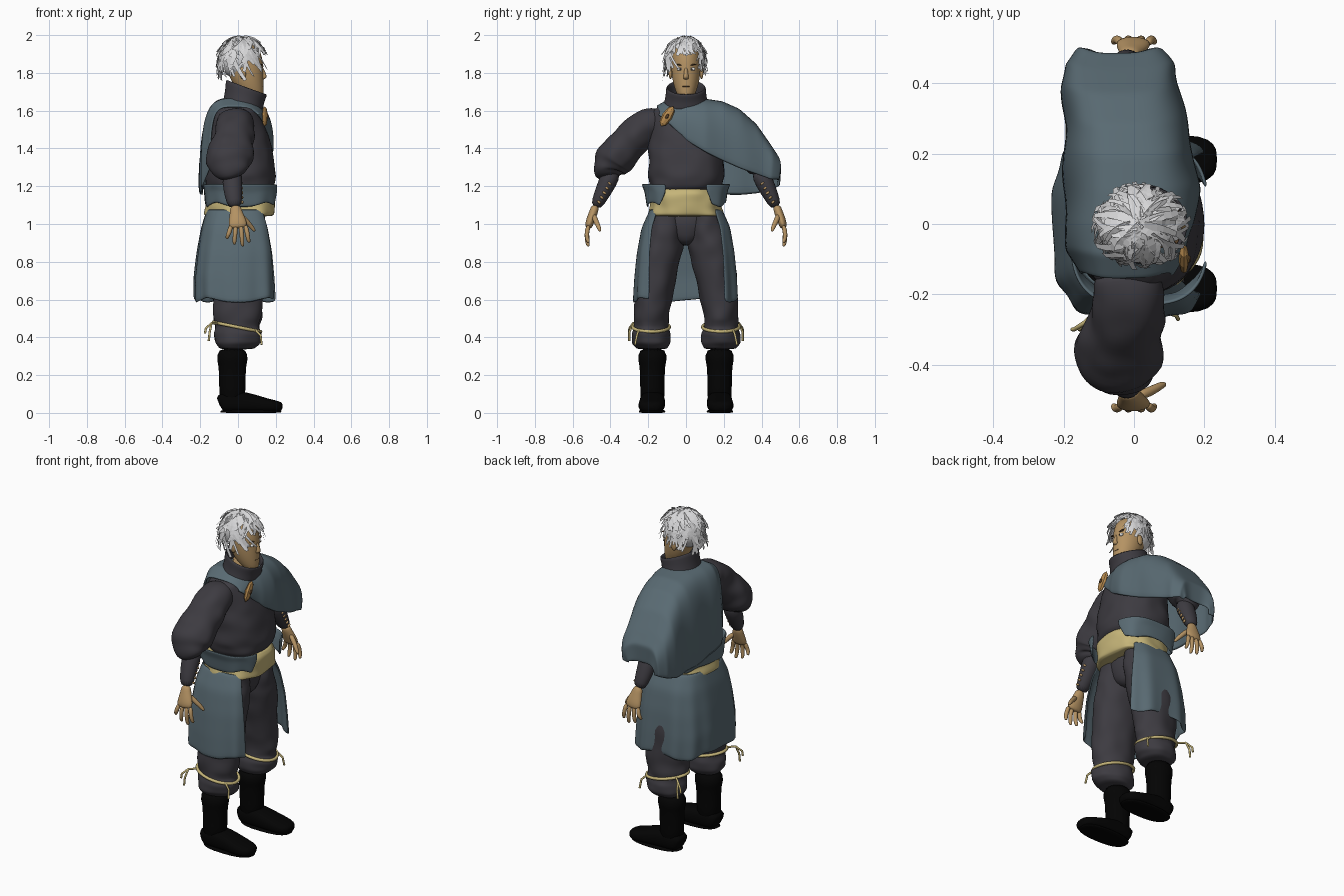
import bpy, bmesh, random
from math import sin, cos, pi, radians
from mathutils import Vector, Matrix, noise

random.seed(4)
cube = bpy.data.objects.get("Cube")
if cube:
    bpy.data.objects.remove(cube)


def material(name, r, g, b):
    m = bpy.data.materials.new(name)
    m.use_nodes = True
    m.diffuse_color = (r, g, b, 1)
    node = m.node_tree.nodes["Principled BSDF"]
    node.inputs["Base Color"].default_value = (r, g, b, 1)
    node.inputs["Roughness"].default_value = 0.9
    return m


CLOTH = material("charcoal cloth", .047, .044, .053)
BLUE = material("slate blue cloth", .10, .145, .17)
YELLOW = material("straw yellow", .56, .46, .19)
SKIN = material("tan skin", .46, .29, .125)
HAIR = material("silver hair", .68, .68, .69)
BOOT = material("black leather", .001, .001, .001)
GOLD = material("bronze gold", .48, .26, .08)
WHITE = material("eye white", .8, .8, .78)
BROWN = material("dark brown", .1, .055, .025)


def finish(name, bm, mat, smooth=True, subdiv=0, thick=0):
    bmesh.ops.recalc_face_normals(bm, faces=bm.faces)
    mesh = bpy.data.meshes.new(name)
    bm.to_mesh(mesh)
    bm.free()
    for p in mesh.polygons:
        p.use_smooth = smooth
    mesh.materials.append(mat)
    ob = bpy.data.objects.new(name, mesh)
    bpy.context.collection.objects.link(ob)
    if thick:
        ob.modifiers.new("thickness", 'SOLIDIFY').thickness = thick
    if subdiv:
        s = ob.modifiers.new("smooth", 'SUBSURF')
        s.levels = s.render_levels = subdiv
    return ob


def spow(v, e):
    return abs(v) ** e * (1 if v >= 0 else -1)


def lerp_table(rows, t):
    f = t * (len(rows) - 1)
    i = min(int(f), len(rows) - 2)
    return [a + (b - a) * (f - i) for a, b in zip(rows[i], rows[i + 1])]


def loft(name, rings, mat, follow=False, ref=(1, 0, 0), e=1.0, n=20,
         fold=0, tilt=0, caps=True, thick=0):
    """Join elliptical rings (x, y, z, radius a, radius b) into a skin."""
    if fold:
        steps = (len(rings) - 1) * 3
        rings = [lerp_table(rings, i / steps) for i in range(steps + 1)]
    bm, rows = bmesh.new(), []
    cs = [Vector(r[:3]) for r in rings]
    for i, r in enumerate(rings):
        t = Vector((0, 0, 1))
        if follow:
            t = (cs[min(i + 1, len(cs) - 1)] - cs[max(i - 1, 0)]).normalized()
        a = Vector(ref)
        a = (a - t * a.dot(t)).normalized()
        b = t.cross(a)
        row = []
        for k in range(n):
            w = 2 * pi * k / n
            d = a * r[3] * spow(cos(w), e) + b * r[4] * spow(sin(w), e)
            p = cs[i] + d * (1 + fold * noise.noise((cs[i] + d) * 14))
            p.z -= tilt * d.x * i / (len(rings) - 1)
            row.append(bm.verts.new(p))
        rows.append(row)
    for p, q in zip(rows, rows[1:]):
        for k in range(n):
            bm.faces.new((p[k], p[k - 1], q[k - 1], q[k]))
    if caps:
        bm.faces.new(rows[0])
        bm.faces.new(rows[-1])
    return finish(name, bm, mat, subdiv=1 if n > 12 else 2, thick=thick)


def sheet(name, fn, nu, nv, mat, thick=.01):
    """Grid surface from a function of u, v in 0..1."""
    bm = bmesh.new()
    g = [[bm.verts.new(fn(i / nu, j / nv)) for j in range(nv + 1)] for i in range(nu + 1)]
    for i in range(nu):
        for j in range(nv):
            bm.faces.new((g[i][j], g[i + 1][j], g[i + 1][j + 1], g[i][j + 1]))
    return finish(name, bm, mat, subdiv=1, thick=thick)


def ball(name, loc, size, mat, turn=0, seg=16, smooth=True):
    bm = bmesh.new()
    m = Matrix.Translation(loc) @ Matrix.Rotation(turn, 4, 'X') @ Matrix.Diagonal((*size, 1))
    bmesh.ops.create_uvsphere(bm, u_segments=seg, v_segments=seg // 2, radius=1, matrix=m)
    return finish(name, bm, mat, smooth)


def cord(name, pts, mat, r, closed=False):
    c = bpy.data.curves.new(name, 'CURVE')
    c.dimensions, c.bevel_depth, c.bevel_resolution = '3D', r, 2
    s = c.splines.new('POLY')
    s.points.add(len(pts) - 1)
    for p, q in zip(s.points, pts):
        p.co = (*q, 1)
    s.use_cyclic_u = closed
    c.materials.append(mat)
    bpy.context.collection.objects.link(bpy.data.objects.new(name, c))


# Torso, hips, collar and neck
loft("shirt", [(.01, 0, 1.17, .16, .17), (.01, 0, 1.2, .185, .19), (.012, 0, 1.26, .19, .205),
               (.01, 0, 1.36, .18, .2), (0, 0, 1.46, .166, .2), (-.01, 0, 1.55, .147, .195),
               (0, 0, 1.6, .122, .175), (.02, 0, 1.65, .08, .115)], CLOTH, e=.87, n=28, fold=.08)
loft("hips", [(0, 0, .885, .07, .03), (0, 0, .91, .11, .08), (0, 0, .97, .125, .16),
              (0, 0, 1.1, .14, .185)], CLOTH)
loft("collar", [(.02, 0, 1.6, .115, .135), (.03, 0, 1.65, .107, .114), (.04, 0, 1.69, .108, .108),
                (.045, 0, 1.725, .112, .108)], CLOTH, tilt=.36, caps=False, thick=.012)
loft("neck", [(.02, 0, 1.6, .06, .06), (.03, 0, 1.74, .06, .058)], SKIN)

# Head and face
loft("head", [(.1, 0, 1.652, .025, .025), (.08, 0, 1.675, .056, .045), (.057, 0, 1.73, .08, .066),
              (.042, 0, 1.79, .093, .077), (.03, 0, 1.85, .104, .079), (.025, 0, 1.91, .1, .075),
              (.02, 0, 1.95, .07, .055), (.02, 0, 1.965, .02, .02)], SKIN)
loft("nose", [(.124, 0, 1.835, .008, .008), (.137, 0, 1.79, .014, .012),
              (.137, 0, 1.775, .016, .016), (.128, 0, 1.764, .01, .012)], SKIN, n=12)
ball("mouth", (.131, 0, 1.728), (.005, .022, .003), BROWN)
for s, side in ((1, "left"), (-1, "right")):
    ball(side + "_eye", (.121, .033 * s, 1.82), (.009, .016, .009), WHITE)
    ball(side + "_pupil", (.128, .031 * s, 1.82), (.004, .004, .005), BROWN)
    ball(side + "_brow", (.121, .036 * s, 1.843), (.008, .021, .0035), BROWN, .2 * s)
    ball(side + "_ear", (.025, .082 * s, 1.8), (.018, .01, .032), SKIN)

# Hair: a cap under many flat locks swept from the crown
ball("hair_cap", (0, 0, 1.872), (.106, .087, .1), HAIR, seg=24)
bm = bmesh.new()
for i in range(230):
    a = random.uniform(-pi, pi)
    face = cos(a)
    limit = 1.45 if face > .65 else (2.1 if face > .2 else 2.6)
    start = random.uniform(0, limit * .6)
    end = min(start + random.uniform(.6, 1.1), limit * random.uniform(.8, 1))
    lift, flare = random.uniform(.97, 1.07), random.uniform(-.02, .18)
    swirl, width = random.uniform(-.7, .7), random.uniform(.009, .016)
    roll = random.uniform(-.7, .7)
    last = None
    for k in range(6):
        t = k / 5
        p, w = start + (end - start) * t, a + swirl * t
        grow = lift + flare * t * t
        out = sin(min(p, pi / 2)) * grow
        up = cos(p) * min(grow, 1.1) if p < pi / 2 else pi / 2 - p
        c = Vector((.02 + .12 * out * cos(w), -.005 + .105 * out * sin(w), 1.865 + .122 * up))
        edge = Vector((-sin(w), cos(w), roll)).normalized() * width * (1 - .4 * t)
        pair = (bm.verts.new(c - edge), bm.verts.new(c + edge))
        if last:
            bm.faces.new((last[0], last[1], pair[1], pair[0]))
        last = pair
finish("hair_locks", bm, HAIR, smooth=False)

# Arms and hands
for s, side in ((1, "left"), (-1, "right")):
    k = .78 if s > 0 else 1
    sleeve = [(-.02, .13, 1.53, .09, .085), (-.01, .2, 1.525, .1, .095), (-.02, .27, 1.47, .108, .098),
              (-.035, .335, 1.395, .12, .1), (-.045, .385, 1.335, .125, .108),
              (-.04, .41, 1.28, .1, .085), (-.03, .405, 1.245, .055, .05)]
    loft(side + "_sleeve", [(x, y * s, z, a * k, b * k) for x, y, z, a, b in sleeve], CLOTH,
         follow=True, fold=.16)
    loft(side + "_bracer", [(-.03, .385 * s, 1.29, .05, .05), (-.03, .415 * s, 1.22, .055, .05),
                            (-.025, .45 * s, 1.15, .046, .04), (-.015, .48 * s, 1.085, .037, .03)],
         CLOTH, follow=True)
    for j in range(5):
        t = j / 4
        ball(side + "_bracer_lace", (.017 + .005 * t, (.405 + .055 * t) * s, 1.215 - .1 * t),
             (.008, .013, .007), SKIN, .7 * s, 8)
    loft(side + "_palm", [(-.015, .478 * s, 1.1, .028, .022), (-.01, .49 * s, 1.06, .034, .024),
                          (-.002, .51 * s, 1.01, .052, .024), (0, .518 * s, .975, .048, .018)],
         SKIN, follow=True, n=12)
    for f, (dx, tip) in enumerate(((-.06, .92), (-.02, .89), (.025, .88), (.06, .9))):
        x = -.036 + .025 * f
        loft(side + "_finger", [(x, .515 * s, .995, .014, .014),
                                ((x + dx) / 2, .527 * s, .95, .013, .013),
                                (dx * .9, .523 * s, tip + .02, .012, .012),
                                (dx, .515 * s, tip, .008, .008)], SKIN, follow=True, n=8)
    loft(side + "_thumb", [(.01, .49 * s, 1.05, .016, .016), (.05, .475 * s, 1.01, .015, .015),
                           (.075, .46 * s, .98, .012, .012), (.09, .455 * s, .96, .008, .008)],
         SKIN, follow=True, n=8)

    # Trouser legs with tied cords
    cy = .185 * s
    loft(side + "_trouser", [(0, .1 * s, 1.08, .13, .085), (0, .11 * s, .98, .145, .105),
                             (0, .13 * s, .87, .148, .117),
                             (0, .155 * s, .74, .14, .112), (0, .175 * s, .6, .132, .1),
                             (-.005, cy, .5, .128, .093), (-.005, cy, .455, .115, .088),
                             (0, cy, .42, .126, .102), (0, cy, .37, .123, .102),
                             (-.01, .18 * s, .335, .085, .08)], CLOTH, n=24, fold=.12)
    ring = [(-.005 + .125 * cos(w), cy + .097 * sin(w), .455 - .025 * cos(w))
            for w in (2 * pi * i / 28 for i in range(28))]
    cord(side + "_knee_cord", ring, YELLOW, .009, True)
    for x, z in ((-.17, .42), (-.15, .38)):
        cord(side + "_cord_end", [(-.1, .24 * s, .475), (-.14, .28 * s, .475),
                                  (x, .3 * s, (z + .475) / 2), (x - .005, .3 * s, z)], YELLOW, .006)
    cord(side + "_cord_end", [(.09, .25 * s, .44), (.12, .26 * s, .41), (.125, .27 * s, .36)], YELLOW, .006)

    # Boots
    by = .178 * s
    loft(side + "_boot_shaft", [(-.03, by, .03, .07, .068), (-.03, by, .14, .07, .064),
                                (-.03, by, .26, .073, .068), (-.03, by, .265, .082, .076),
                                (-.03, by, .35, .083, .078)], BOOT)
    loft(side + "_boot_foot", [(-.1, by, .045, .045, .04), (-.085, by, .055, .062, .055),
                               (.0, by, .06, .068, .06), (.08, by, .05, .068, .05),
                               (.16, by * 1.03, .038, .073, .036), (.215, by * 1.03, .033, .06, .03),
                               (.237, by * 1.03, .03, .03, .02)],
         BOOT, follow=True, ref=(0, 1, 0), e=.75)
    loft(side + "_boot_sole", [(.068, by * 1.01, 0, .162, .068), (.068, by * 1.01, .003, .165, .072),
                               (.068, by * 1.01, .02, .165, .072)], BOOT, e=.8)

# Yellow sash, blue waist band and open skirt
loft("sash", [(.01, 0, 1.04, .165, .185), (.01, 0, 1.05, .185, .2), (.015, 0, 1.1, .186, .19),
              (.015, 0, 1.16, .185, .185), (.01, 0, 1.19, .175, .17)], YELLOW, e=.87, n=32, fold=.1)


def wrap(rows, wave, count):
    """Open wrap: rows of (z, centre x, radius x, radius y, half opening in degrees)."""
    def fn(u, v):
        z, cx, rx, ry, gap = lerp_table(rows, v)
        w = radians(gap) + u * (2 * pi - 2 * radians(gap))
        k = 1 + wave * v * sin(count * w)
        return (cx + rx * k * spow(cos(w), .65), ry * k * spow(sin(w), .65),
                z + .012 * v * sin(5 * w))
    return fn


sheet("waist_band", wrap([(1.21, .015, .2, .235, 17), (1.17, .018, .198, .22, 20),
                          (1.1, .018, .192, .21, 32)], .015, 9), 48, 6, BLUE)
sheet("skirt", wrap([(1.08, .0, .165, .19, 46), (.98, 0, .195, .235, 43),
                     (.85, 0, .218, .258, 41), (.72, -.003, .23, .27, 39),
                     (.595, 0, .232, .276, 38)], .025, 11), 56, 12, BLUE)

# Shoulder cape: y, top z, front x, front hem z, back x, back hem z
CAPE = [(-.15, 1.625, .11, 1.58, -.155, 1.3), (-.08, 1.665, .145, 1.52, -.19, 1.19),
        (0, 1.67, .175, 1.44, -.2, 1.17), (.1, 1.665, .185, 1.38, -.2, 1.16),
        (.2, 1.65, .172, 1.33, -.2, 1.15), (.29, 1.61, .15, 1.29, -.2, 1.15),
        (.38, 1.53, .132, 1.26, -.205, 1.16), (.45, 1.43, .118, 1.235, -.2, 1.18),
        (.495, 1.36, .08, 1.235, -.16, 1.2), (.49, 1.25, .05, 1.23, -.13, 1.2)]


def cape(u, v):
    y, top, fx, fz, bx, bz = lerp_table(CAPE, u)
    w = pi * v
    hem = fz + (bz - fz) * v
    ripple = 1 + .03 * sin(24 * u + 5 * v) * abs(cos(w))
    x = (fx + bx) / 2 + (fx - bx) / 2 * spow(cos(w), .6) * ripple
    return (x, y + .008 * sin(9 * v), hem + (top - hem) * max(sin(w), 0) ** .65)


sheet("cape", cape, 45, 30, BLUE, .012)

# Brooch on the chest
ball("brooch", (.142, -.1, 1.57), (.016, .028, .062), GOLD, radians(-32), 8, False)
ball("brooch_stone", (.157, -.1, 1.57), (.006, .008, .014), BROWN, radians(-32), 8)
